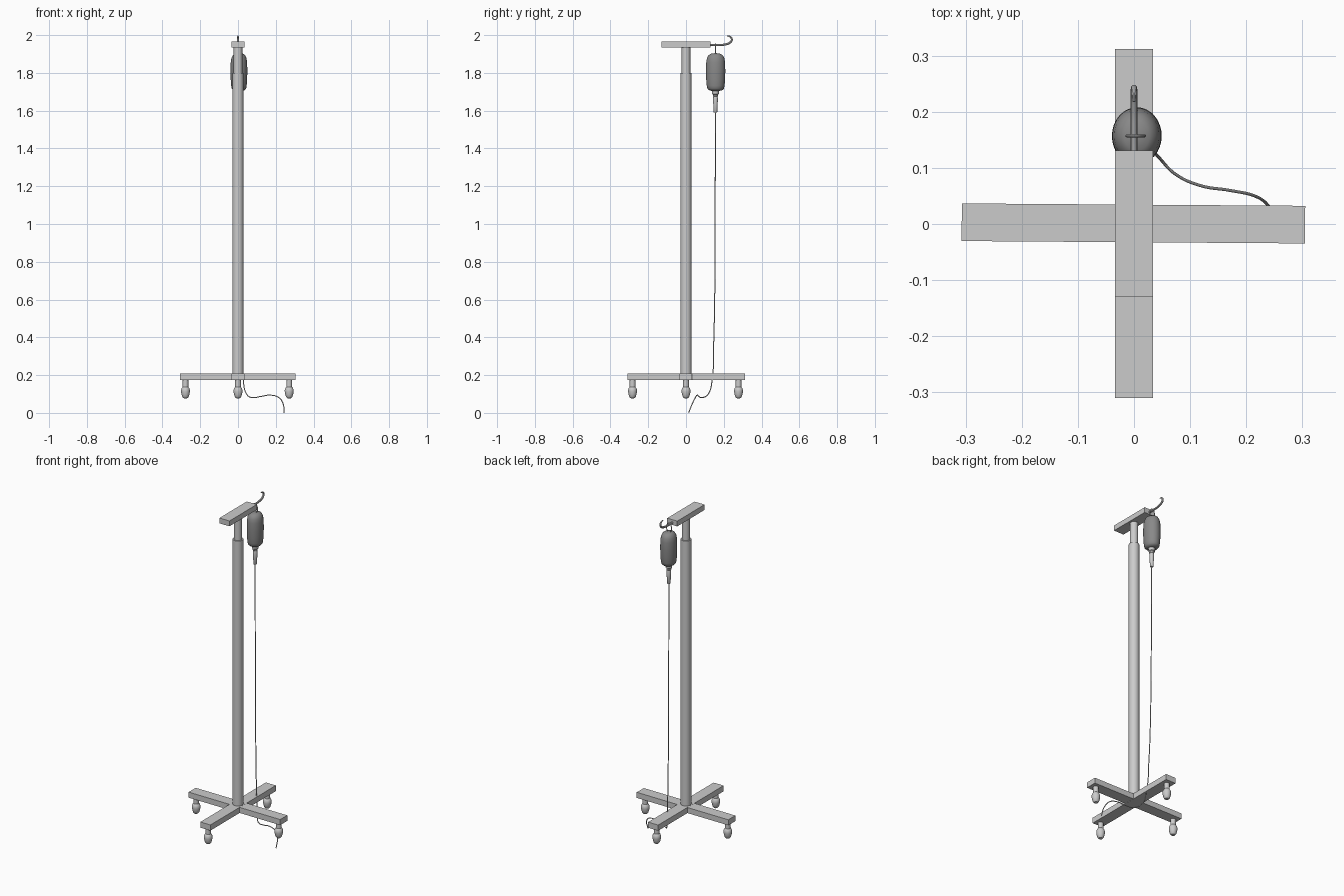
import bpy, math

if "Cube" in bpy.data.objects:
    bpy.data.objects.remove(bpy.data.objects["Cube"])

SMOOTH = math.radians(35)


def activate(ob):
    bpy.ops.object.select_all(action='DESELECT')
    ob.select_set(True)
    bpy.context.view_layer.objects.active = ob


def box(name, center, size, rot=0):
    bpy.ops.mesh.primitive_cube_add(size=1, location=center, rotation=(0, 0, rot))
    ob = bpy.context.object
    ob.name, ob.scale = name, size
    bpy.ops.object.transform_apply(location=False, rotation=False, scale=True)
    return ob


def lathe(name, profile, loc=(0, 0), scale=(1, 1), n=32):
    """Spin a list of (radius, z) around the vertical; both ends are capped."""
    verts = [(r * math.cos(2 * math.pi * i / n), r * math.sin(2 * math.pi * i / n), z)
             for r, z in profile for i in range(n)]
    faces = [(k * n + i, k * n + (i + 1) % n, (k + 1) * n + (i + 1) % n, (k + 1) * n + i)
             for k in range(len(profile) - 1) for i in range(n)]
    faces += [tuple(reversed(range(n))), tuple(range(len(verts) - n, len(verts)))]
    me = bpy.data.meshes.new(name)
    me.from_pydata(verts, [], faces)
    ob = bpy.data.objects.new(name, me)
    bpy.context.collection.objects.link(ob)
    ob.location, ob.scale = (*loc, 0), (*scale, 1)
    activate(ob)
    bpy.ops.object.shade_smooth_by_angle(angle=SMOOTH)
    return ob


def tube(name, pts, radius, radii=None, cyclic=False):
    """Round tube along a smooth path, turned into a mesh."""
    cu = bpy.data.curves.new(name, 'CURVE')
    cu.dimensions, cu.bevel_depth, cu.bevel_resolution = '3D', radius, 3
    cu.use_fill_caps, cu.resolution_u = True, 8
    sp = cu.splines.new('BEZIER')
    sp.bezier_points.add(len(pts) - 1)
    for i, (bp, p) in enumerate(zip(sp.bezier_points, pts)):
        bp.co = p
        bp.handle_left_type = bp.handle_right_type = 'AUTO'
        bp.radius = radii[i] if radii else 1
    sp.use_cyclic_u = cyclic
    ob = bpy.data.objects.new(name, cu)
    bpy.context.collection.objects.link(ob)
    activate(ob)
    bpy.ops.object.convert(target='MESH')
    bpy.ops.object.shade_smooth_by_angle(angle=SMOOTH)
    return bpy.context.object


# Crossed base
box("base_arm_long", (0, 0.001, 0.191), (0.067, 0.622, 0.034))
box("base_arm_cross", (-0.001, 0.001, 0.191), (0.612, 0.067, 0.0335), math.radians(-0.4))

# Casters: stem flowing into an egg-shaped wheel
caster = [(0.015, 0.18), (0.015, 0.138), (0.020, 0.132), (0.0235, 0.122), (0.0235, 0.112),
          (0.021, 0.098), (0.017, 0.085), (0.011, 0.078), (0.003, 0.076)][::-1]
for i, p in enumerate([(-0.278, 0), (0.271, 0), (0, -0.283), (0, 0.278)]):
    lathe(f"caster_{i + 1}", caster, p)

# Telescoping pole
lathe("lower_pole", [(0.029, 0.195), (0.029, 1.80)])
lathe("upper_pole", [(0.0225, 1.78), (0.0225, 1.94)])

# Top bar and hook
box("top_bar", (0, 0.001, 1.95), (0.067, 0.26, 0.032))
tube("hook", [(0, 0.12, 1.948), (0, 0.165, 1.947), (0, 0.205, 1.950), (0, 0.232, 1.960),
              (0, 0.2425, 1.976), (0, 0.236, 1.990), (0, 0.218, 1.9965)],
     0.006, [1, 1, 1, 1, 0.95, 0.8, 0.4])

# Hanging ring through the bag top
ring = [(0.003 + 0.016 * math.cos(a), 0.157, 1.926 + 0.028 * math.sin(a))
        for a in [i * math.pi / 4 for i in range(8)]]
tube("bag_ring", ring, 0.0025, cyclic=True)

# Fluid bag
bag_profile = [(0.006, 1.704), (0.022, 1.705), (0.036, 1.709), (0.044, 1.717), (0.047, 1.732),
               (0.050, 1.765), (0.051, 1.81), (0.050, 1.855), (0.046, 1.878), (0.038, 1.893),
               (0.026, 1.901), (0.006, 1.904)]
bag = lathe("fluid_bag", bag_profile, (0.005, 0.157), (0.87, 1))
mat = bpy.data.materials.new("dark_grey")
mat.diffuse_color = (0.25, 0.25, 0.25, 1)
mat.use_nodes = True
mat.node_tree.nodes["Principled BSDF"].inputs["Base Color"].default_value = mat.diffuse_color
bag.data.materials.append(mat)

# Bag outlet and drip chamber
lathe("bag_outlet", [(0.009, 1.672), (0.014, 1.677), (0.014, 1.684), (0.018, 1.688),
                     (0.018, 1.697), (0.020, 1.71)], (0.005, 0.156), n=24)
lathe("drip_chamber", [(0.008, 1.590), (0.0095, 1.592), (0.013, 1.665), (0.011, 1.675)],
      (0.005, 0.156), n=24)

# Tube running down and trailing to the floor
tube("drip_tube", [(0.005, 0.156, 1.60), (0.006, 0.155, 1.30), (0.008, 0.154, 0.90),
                   (0.012, 0.151, 0.55), (0.018, 0.146, 0.35), (0.027, 0.140, 0.19),
                   (0.045, 0.118, 0.10), (0.075, 0.088, 0.081), (0.12, 0.068, 0.087),
                   (0.17, 0.060, 0.094), (0.215, 0.050, 0.082), (0.239, 0.033, 0.048),
                   (0.243, 0.014, 0.0005)], 0.0027)
